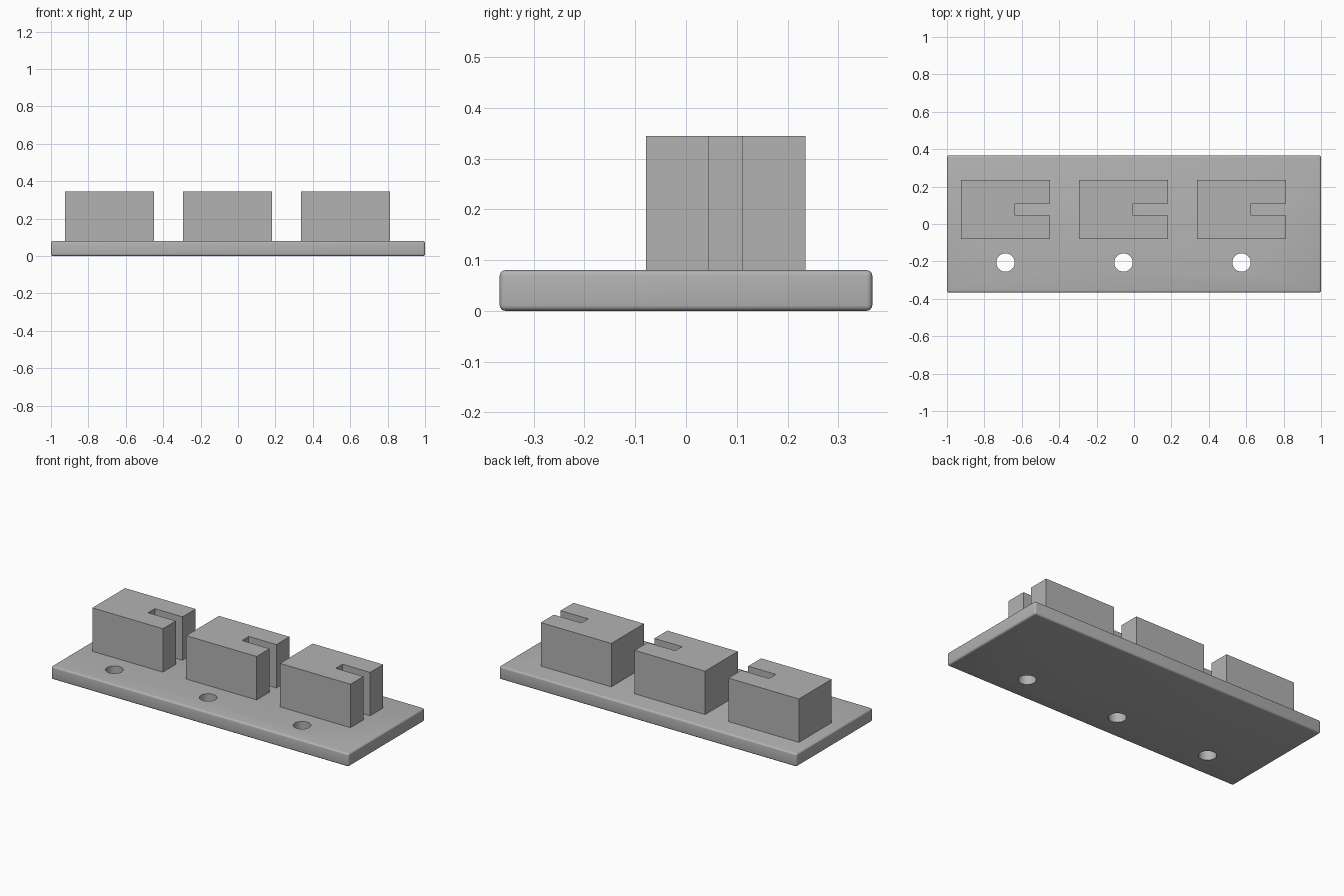
import bpy
import bmesh
from mathutils import Matrix

default = bpy.data.objects.get("Cube")
if default:
    bpy.data.objects.remove(default, do_unlink=True)

# One plain grey for everything
grey = bpy.data.materials.new("plain_grey")
grey.use_nodes = True
colour = (0.45, 0.45, 0.45, 1)
grey.diffuse_color = colour
grey.node_tree.nodes["Principled BSDF"].inputs["Base Color"].default_value = colour

BASE_TOP = 0.08
BLOCK_TOP = 0.344
PITCH = 0.631


def make_object(name, bm):
    bmesh.ops.recalc_face_normals(bm, faces=bm.faces[:])
    mesh = bpy.data.meshes.new(name)
    bm.to_mesh(mesh)
    bm.free()
    mesh.materials.append(grey)
    obj = bpy.data.objects.new(name, mesh)
    bpy.context.collection.objects.link(obj)
    return obj


def prism(name, outline, z0, z1):
    bm = bmesh.new()
    face = bm.faces.new([bm.verts.new((x, y, z0)) for x, y in outline])
    top = bmesh.ops.extrude_face_region(bm, geom=[face], use_keep_orig=True)
    verts = [v for v in top["geom"] if isinstance(v, bmesh.types.BMVert)]
    bmesh.ops.translate(bm, verts=verts, vec=(0, 0, z1 - z0))
    return make_object(name, bm)


# Base plate with rounded edges
bm = bmesh.new()
bmesh.ops.create_cube(bm, size=1, matrix=Matrix.Translation((0, 0, BASE_TOP / 2))
                      @ Matrix.Diagonal((2, 0.734, BASE_TOP, 1)))
bmesh.ops.bevel(bm, geom=bm.edges[:], offset=0.011, segments=4,
                profile=0.5, affect='EDGES')
base = make_object("base_plate", bm)

# Hole cutters in a row along the front
bm = bmesh.new()
for i in range(3):
    bmesh.ops.create_cone(bm, cap_ends=True, segments=48, radius1=0.049,
                          radius2=0.049, depth=0.4,
                          matrix=Matrix.Translation((-0.687 + i * PITCH, -0.206, 0)))
cutter = make_object("hole_cutter", bm)
cutter.hide_render = True
cutter.hide_viewport = True

holes = base.modifiers.new("holes", 'BOOLEAN')
holes.operation = 'DIFFERENCE'
holes.solver = 'EXACT'
holes.object = cutter

# Apply the cut and discard the cutter
depsgraph = bpy.context.evaluated_depsgraph_get()
cut_mesh = bpy.data.meshes.new_from_object(base.evaluated_get(depsgraph))
base.modifiers.clear()
base.data = cut_mesh
bpy.data.objects.remove(cutter, do_unlink=True)

# Three blocks, each with a slot open towards +x
for i, name in enumerate(("right", "middle", "left")):
    x0 = -0.924 + i * PITCH
    x1 = x0 + 0.474
    slot = x0 + 0.288
    outline = [(x0, -0.079), (x1, -0.079), (x1, 0.045), (slot, 0.045),
               (slot, 0.11), (x1, 0.11), (x1, 0.235), (x0, 0.235)]
    prism(name + "_slotted_block", outline, BASE_TOP, BLOCK_TOP)

# Smooth the rounded edges and hole walls, keep the corners crisp
bpy.ops.object.select_all(action='DESELECT')
base.select_set(True)
bpy.context.view_layer.objects.active = base
bpy.ops.object.shade_smooth_by_angle(angle=0.6)
